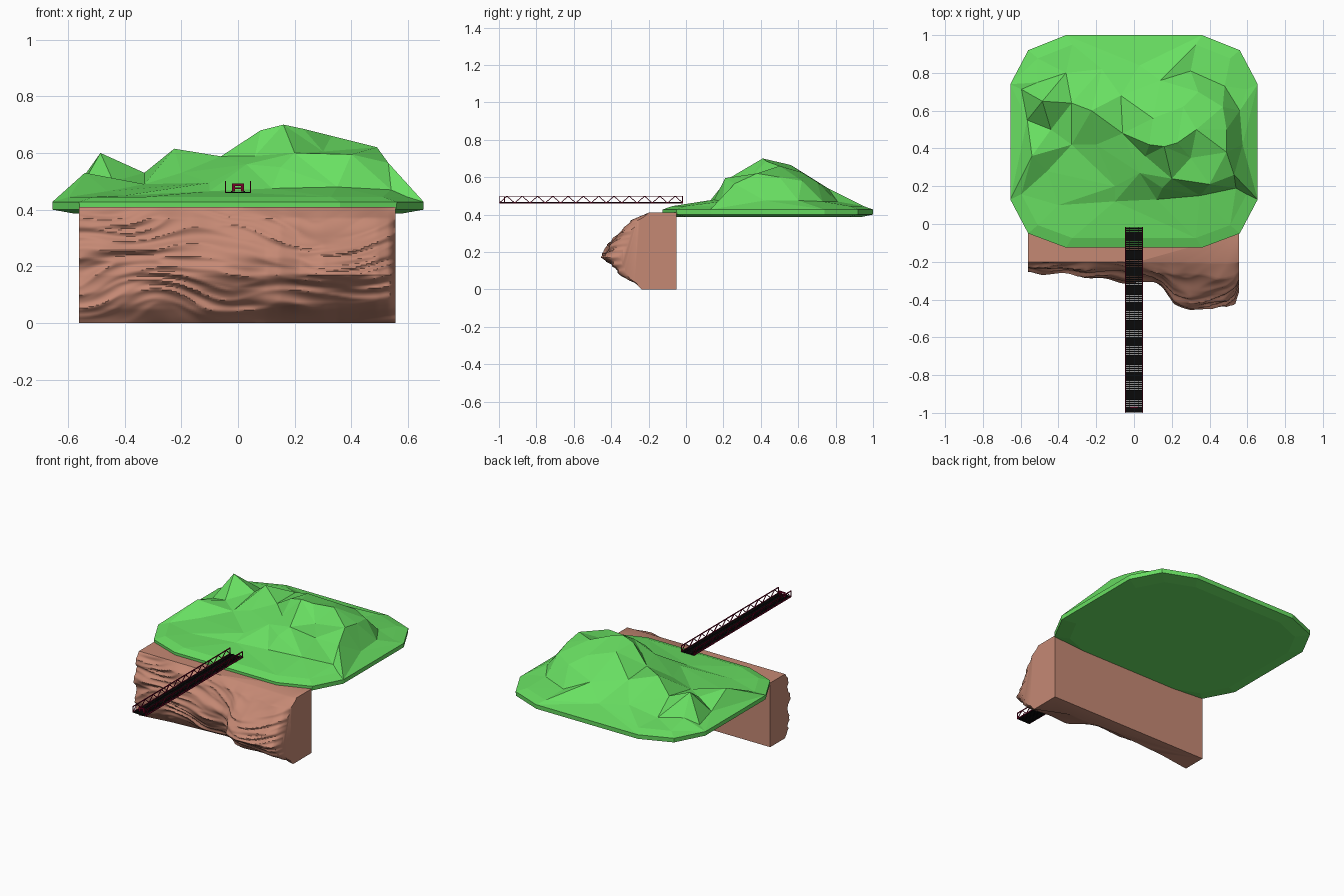
import bpy, bmesh, math
from mathutils import Vector, noise, geometry

if "Cube" in bpy.data.objects:
    bpy.data.objects.remove(bpy.data.objects["Cube"])


def material(name, rgb):
    m = bpy.data.materials.new(name)
    m.diffuse_color = (*rgb, 1)
    m.use_nodes = True
    m.node_tree.nodes["Principled BSDF"].inputs["Base Color"].default_value = m.diffuse_color
    return m


GRASS = material("grass green", (0.14, 0.74, 0.122))
ROCK = material("rock brown", (0.56, 0.25, 0.175))
BLACK = material("black", (0.003, 0.003, 0.003))
CRIMSON = material("dark crimson", (0.17, 0.001, 0.02))


def finish(name, bm, mat):
    bmesh.ops.recalc_face_normals(bm, faces=bm.faces)
    me = bpy.data.meshes.new(name)
    bm.to_mesh(me)
    bm.free()
    me.materials.append(mat)
    ob = bpy.data.objects.new(name, me)
    bpy.context.collection.objects.link(ob)
    return ob


def lerp_table(t, table):
    for (a, va), (b, vb) in zip(table, table[1:]):
        if t <= b:
            return va + (vb - va) * max(0, (t - a) / (b - a))
    return table[-1][1]


# Grassy island: rounded slab outline, mirrored in x
half = [(0.36, -0.125), (0.56, -0.05), (0.655, 0.13),
        (0.655, 0.74), (0.56, 0.92), (0.36, 1.0)]
outline = half + [(-x, y) for x, y in reversed(half)]


def ring(s, z):
    return [(x * s, 0.44 + (y - 0.44) * s, z) for x, y in outline]


# Hill points: front slope and ledge, main hill, left ridges, back foot
front = [(-0.4, 0.1, .45), (-0.1, 0.12, .465), (0.12, 0.13, .475), (0.35, 0.15, .48),
         (0.54, 0.19, .47), (-0.1, 0.2, .495), (0.15, 0.19, .55), (0.4, 0.21, .595),
         (0.53, 0.26, .565), (0.2, 0.24, .60), (0.03, 0.27, .56)]
hill = [(0.06, 0.36, .59), (0.3, 0.35, .605), (0.49, 0.38, .62), (0.08, 0.42, .68),
        (0.16, 0.41, .70), (0.23, 0.43, .685), (0.33, 0.50, .66), (0.10, 0.56, .665),
        (0.26, 0.62, .625), (0.14, 0.76, .54), (0.34, 0.70, .575), (0.47, 0.62, .58),
        (0.49, 0.50, .60), (0.575, 0.42, .475), (0.56, 0.6, .475), (-0.07, 0.68, .58),
        (-0.06, 0.48, .588)]
left = [(-0.225, 0.60, .615), (-0.2, 0.42, .53), (-0.33, 0.64, .53), (-0.33, 0.42, .49),
        (-0.485, 0.65, .60), (-0.54, 0.36, .53), (-0.51, 0.75, .48), (-0.565, 0.55, .46),
        (-0.44, 0.5, .50), (-0.46, 0.28, .465)]
back = [(-0.17, 0.82, .50), (-0.36, 0.80, .46), (0.03, 0.84, .46),
        (0.3, 0.81, .47), (0.48, 0.73, .47)]

pts = ring(1.0, 0.427) + ring(0.91, 0.445) + front + hill + left + back
res = geometry.delaunay_2d_cdt([Vector(p[:2]) for p in pts], [], [], 0, 1e-5)
bm = bmesh.new()
vs = [bm.verts.new((v.x, v.y, pts[o[0]][2])) for v, o in zip(res[0], res[3])]
for f in res[2]:
    bm.faces.new([vs[i] for i in f])
rim = {o[0]: v for v, o in zip(vs, res[3])}
upper = [rim[i] for i in range(len(outline))]
for s, z in ((0.998, 0.400), (0.88, 0.386)):
    lower = [bm.verts.new(p) for p in ring(s, z)]
    for i in range(len(lower)):
        j = (i + 1) % len(lower)
        bm.faces.new((upper[i], upper[j], lower[j], lower[i]))
    upper = lower
bm.faces.new(upper)
finish("grassy_island", bm, GRASS)

# Rock cliff: flat back and ends, front face bulged, undercut and layered
REACH = [(-0.56, .04), (-0.4, .045), (-0.2, .065), (0.1, .095), (0.15, .12),
         (0.21, .20), (0.3, .235), (0.49, .23), (0.535, .20), (0.56, .12)]
BULGE = [(0, 0), (0.07, .5), (0.17, 1), (0.23, .85), (0.29, .6), (0.37, .3), (0.41, 0)]
FOOT = [(-0.56, .20), (-0.35, .17), (0, .145), (0.35, .15), (0.49, .21), (0.56, .24)]


def cliff_y(x, z):
    warp = noise.noise(Vector((x * 3.5, z * 5, 1))) * 0.07
    zz = z + warp + 0.04 * math.sin(x * 6)
    strata = noise.noise(Vector((x * 1.8, zz * 14, 4)))
    lump = noise.noise(Vector((x * 6, z * 7, 9)))
    fine = abs(noise.noise(Vector((x * 4, zz * 24, 2))))
    fade = max(0, min(1, z / 0.05, (0.41 - z) / 0.04))
    low = max(0, 1 - z / 0.12)
    d = 0.20 + (lerp_table(x, FOOT) - 0.20) * low
    d += lerp_table(x, REACH) * lerp_table(z, BULGE)
    d += fade * (0.035 * strata + 0.025 * lump - 0.03 * fine + 0.022)
    return -d


NX, NZ = 120, 70
bm = bmesh.new()
grid = []
for i in range(NX + 1):
    x = -0.56 + 1.115 * i / NX
    grid.append([bm.verts.new((x, cliff_y(x, 0.41 * k / NZ), 0.41 * k / NZ))
                 for k in range(NZ + 1)])
for i in range(NX):
    for k in range(NZ):
        bm.faces.new((grid[i][k], grid[i + 1][k], grid[i + 1][k + 1], grid[i][k + 1]))
bl, br, tl, tr = [bm.verts.new(p) for p in ((-0.56, -0.05, 0), (0.555, -0.05, 0),
                                            (-0.56, -0.05, 0.41), (0.555, -0.05, 0.41))]
bm.faces.new((bl, tl, tr, br))
bm.faces.new([bl, br] + [c[0] for c in reversed(grid)])
bm.faces.new([tl, tr] + [c[-1] for c in reversed(grid)])
bm.faces.new([bl, tl] + grid[0][::-1])
bm.faces.new([br, tr] + grid[-1][::-1])
cliff = finish("rock_cliff", bm, ROCK)
bpy.context.view_layer.objects.active = cliff
cliff.select_set(True)
bpy.ops.object.shade_smooth_by_angle(angle=math.radians(40))


# Bridge helpers: a box, and a square bar between two points
def box(bm, centre, size):
    vs = bmesh.ops.create_cube(bm, size=1)["verts"]
    bmesh.ops.scale(bm, vec=size, verts=vs)
    bmesh.ops.translate(bm, vec=centre, verts=vs)


def bar(bm, a, b, t=0.004):
    a, b = Vector(a), Vector(b)
    vs = bmesh.ops.create_cube(bm, size=1)["verts"]
    bmesh.ops.scale(bm, vec=(t, t, (b - a).length), verts=vs)
    rot = (b - a).to_track_quat('Z', 'Y').to_matrix()
    bmesh.ops.rotate(bm, cent=(0, 0, 0), matrix=rot, verts=vs)
    bmesh.ops.translate(bm, vec=(a + b) / 2, verts=vs)


Y0, Y1, ZB, ZT = -0.998, -0.017, 0.462, 0.498

# Bridge deck: closely spaced sleepers with thin rails and edge stringers
bm = bmesh.new()
N = 90
for i in range(N):
    box(bm, (0, Y0 + (Y1 - Y0) * (i + 0.5) / N, 0.461), (0.084, 0.0095, 0.004))
for x in (-0.022, 0.022):
    box(bm, (x, (Y0 + Y1) / 2, 0.464), (0.004, Y1 - Y0, 0.004))
finish("bridge_deck", bm, BLACK)

# Bridge side trusses: chords, end posts and zigzag bracing
bm = bmesh.new()
BAYS = 24
for x in (-0.044, 0.044):
    for z in (ZB, ZT):
        bar(bm, (x, Y0, z), (x, Y1, z), 0.005)
    for y in (Y0 + 0.002, Y1 - 0.002):
        bar(bm, (x, y, ZB), (x, y, ZT))
    for i in range(BAYS):
        ya, yb = (Y0 + (Y1 - Y0) * (i + k) / BAYS for k in (0, 1))
        za, zb = (ZB, ZT) if i % 2 == 0 else (ZT, ZB)
        bar(bm, (x, ya, za), (x, yb, zb))
finish("bridge_trusses", bm, CRIMSON)

# Small gate frame near the outer end of the bridge
bm = bmesh.new()
for x in (-0.016, 0.016):
    box(bm, (x, -0.97, 0.478), (0.010, 0.006, 0.028))
box(bm, (0, -0.97, 0.488), (0.042, 0.006, 0.010))
box(bm, (0, -0.97, 0.475), (0.026, 0.004, 0.005))
finish("bridge_gate", bm, CRIMSON)
